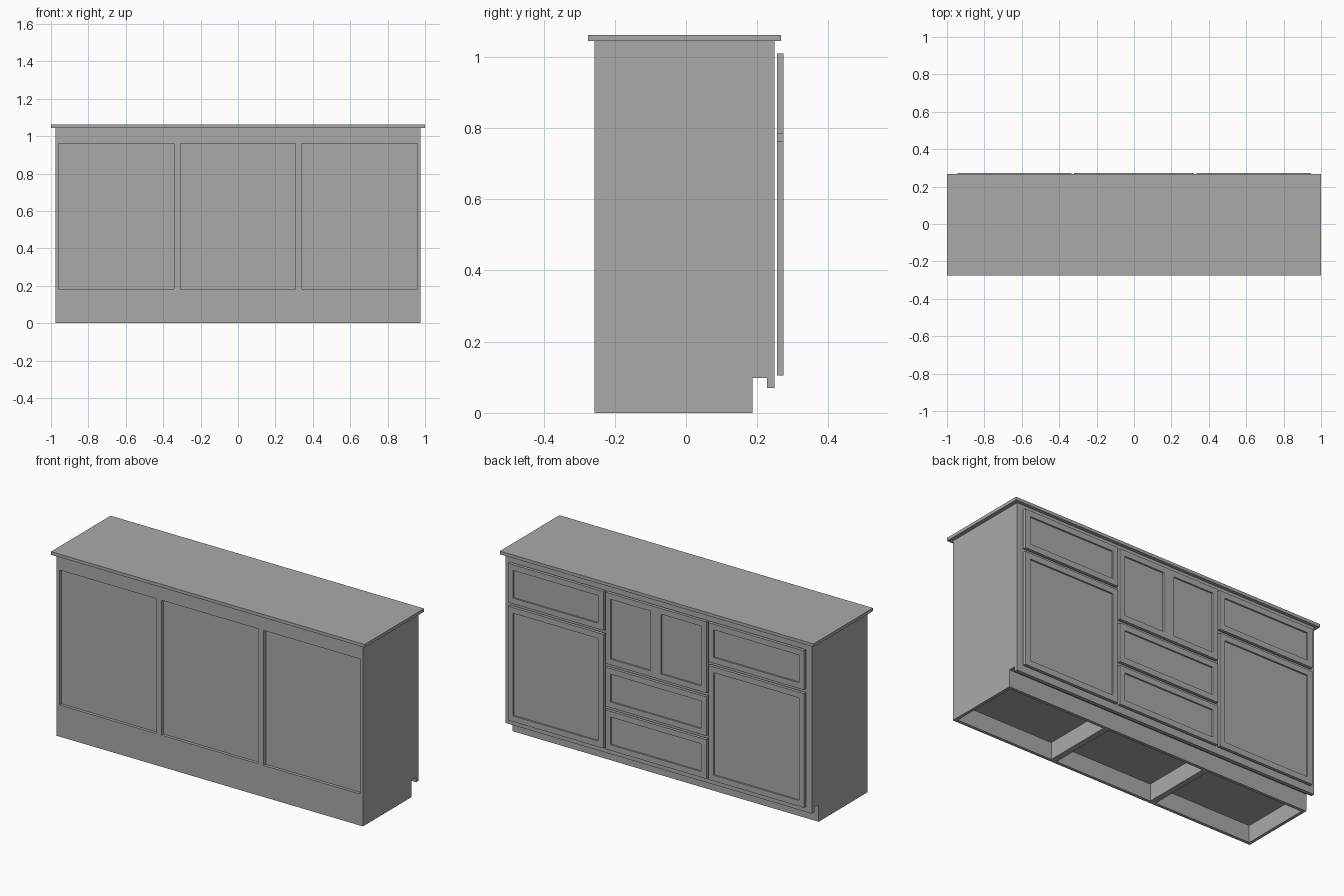
import bpy, bmesh
from mathutils import Vector

cube = bpy.data.objects.get("Cube")
if cube:
    bpy.data.objects.remove(cube, do_unlink=True)

# Single plain grey finish
grey = bpy.data.materials.new("plain_grey")
grey.use_nodes = True
colour = (0.4, 0.4, 0.4, 1)
grey.diffuse_color = colour
grey.node_tree.nodes["Principled BSDF"].inputs["Base Color"].default_value = colour


def finish(name, bm):
    bmesh.ops.recalc_face_normals(bm, faces=bm.faces)
    mesh = bpy.data.meshes.new(name)
    bm.to_mesh(mesh)
    bm.free()
    mesh.materials.append(grey)
    obj = bpy.data.objects.new(name, mesh)
    bpy.context.collection.objects.link(obj)
    return obj


def add_box(bm, xs, ys, zs):
    verts = bmesh.ops.create_cube(bm, size=1)["verts"]
    for v in verts:
        v.co = Vector([a[0] + (a[1] - a[0]) * (c + 0.5) for a, c in zip((xs, ys, zs), v.co)])


def box(name, xs, ys, zs):
    bm = bmesh.new()
    add_box(bm, xs, ys, zs)
    return finish(name, bm)


HALF, SPLIT, BOARD = 0.977, 0.326, 0.0175
BACK, KICK, FRAME, FACE = -0.257, 0.187, 0.227, 0.248
KICK_Z, LIP_Z, TOP_Z = 0.098, 0.07, 1.044
bays = {"right": (-HALF, -SPLIT), "middle": (-SPLIT, SPLIT), "left": (SPLIT, HALF)}


# Carcass side with a toe notch
def side_panel(name, x):
    profile = [(BACK, 0), (KICK, 0), (KICK, KICK_Z), (FRAME, KICK_Z), (FRAME, TOP_Z), (BACK, TOP_Z)]
    bm = bmesh.new()
    face = bm.faces.new([bm.verts.new((x, y, z)) for y, z in profile])
    ext = bmesh.ops.extrude_face_region(bm, geom=[face])["geom"]
    moved = [v for v in ext if isinstance(v, bmesh.types.BMVert)]
    bmesh.ops.translate(bm, verts=moved, vec=(BOARD, 0, 0))
    finish(name, bm)


# Three carcasses, each with sides, floor, inset back panel and back rails
for bay, (x0, x1) in bays.items():
    side_panel(bay + "_carcass_side_a", x0)
    side_panel(bay + "_carcass_side_b", x1 - BOARD)
    inner = (x0 + BOARD, x1 - BOARD)
    box(bay + "_floor", inner, (BACK + BOARD, FRAME), (KICK_Z, KICK_Z + BOARD))
    box(bay + "_back_panel", inner, (BACK + 0.02, BACK + 0.03), (KICK_Z, TOP_Z))
    box(bay + "_back_lower_rail", inner, (BACK, BACK + BOARD), (0, 0.182))
    box(bay + "_back_upper_rail", inner, (BACK, BACK + BOARD), (0.96, TOP_Z))
    box(bay + "_toe_kick", inner, (KICK - BOARD, KICK), (0, KICK_Z))

# Face frame behind the doors
bm = bmesh.new()
depth = (FRAME, FACE)
stiles = [(-HALF, -0.92), (-0.36, -0.29), (0.29, 0.36), (0.92, HALF)]
for xs in stiles:
    add_box(bm, xs, depth, (LIP_Z, TOP_Z))
for (_, a), (b, _), mids in zip(stiles, stiles[1:], ((0.773,), (0.341, 0.588), (0.773,))):
    add_box(bm, (a, b), depth, (LIP_Z, 0.13))
    add_box(bm, (a, b), depth, (0.985, TOP_Z))
    for z in mids:
        add_box(bm, (a, b), depth, (z - 0.025, z + 0.025))
finish("face_frame", bm)


# Door or drawer front with one or two recessed panels
def panelled_front(name, xs, zs, double=False):
    bm = bmesh.new()
    add_box(bm, xs, (0.256, 0.274), zs)
    if double:
        bmesh.ops.bisect_plane(bm, geom=bm.verts[:] + bm.edges[:] + bm.faces[:],
                               plane_co=(sum(xs) / 2, 0, 0), plane_no=(1, 0, 0))
    bm.normal_update()
    outer = [f for f in bm.faces if f.normal.y > 0.9]
    bmesh.ops.inset_individual(bm, faces=outer, thickness=0.047)
    sunk = bmesh.ops.extrude_discrete_faces(bm, faces=outer)["faces"]
    rim = [(f, [v.co.copy() for v in f.verts]) for f in sunk]
    # Close the recess walls between rim and sunken panel
    for f, corners in rim:
        for v in f.verts:
            v.co.y -= 0.009
        low = list(f.verts)
        high = [bm.verts.new(c) for c in corners]
        for i in range(len(low)):
            j = (i + 1) % len(low)
            bm.faces.new((high[i], high[j], low[j], low[i]))
    bmesh.ops.remove_doubles(bm, verts=bm.verts, dist=0.0001)
    finish(name, bm)


for side, xs in (("right", (-0.945, -0.335)), ("left", (0.335, 0.945))):
    panelled_front(side + "_door", xs, (0.105, 0.763))
    panelled_front(side + "_drawer_front", xs, (0.784, 1.01))
middle = (-0.322, 0.322)
panelled_front("lower_middle_drawer_front", middle, (0.105, 0.331))
panelled_front("upper_middle_drawer_front", middle, (0.352, 0.578))
panelled_front("middle_double_panel_front", middle, (0.599, 1.01), double=True)

# Overhanging worktop
box("worktop", (-1, 1), (-0.275, 0.267), (TOP_Z, 1.062))
